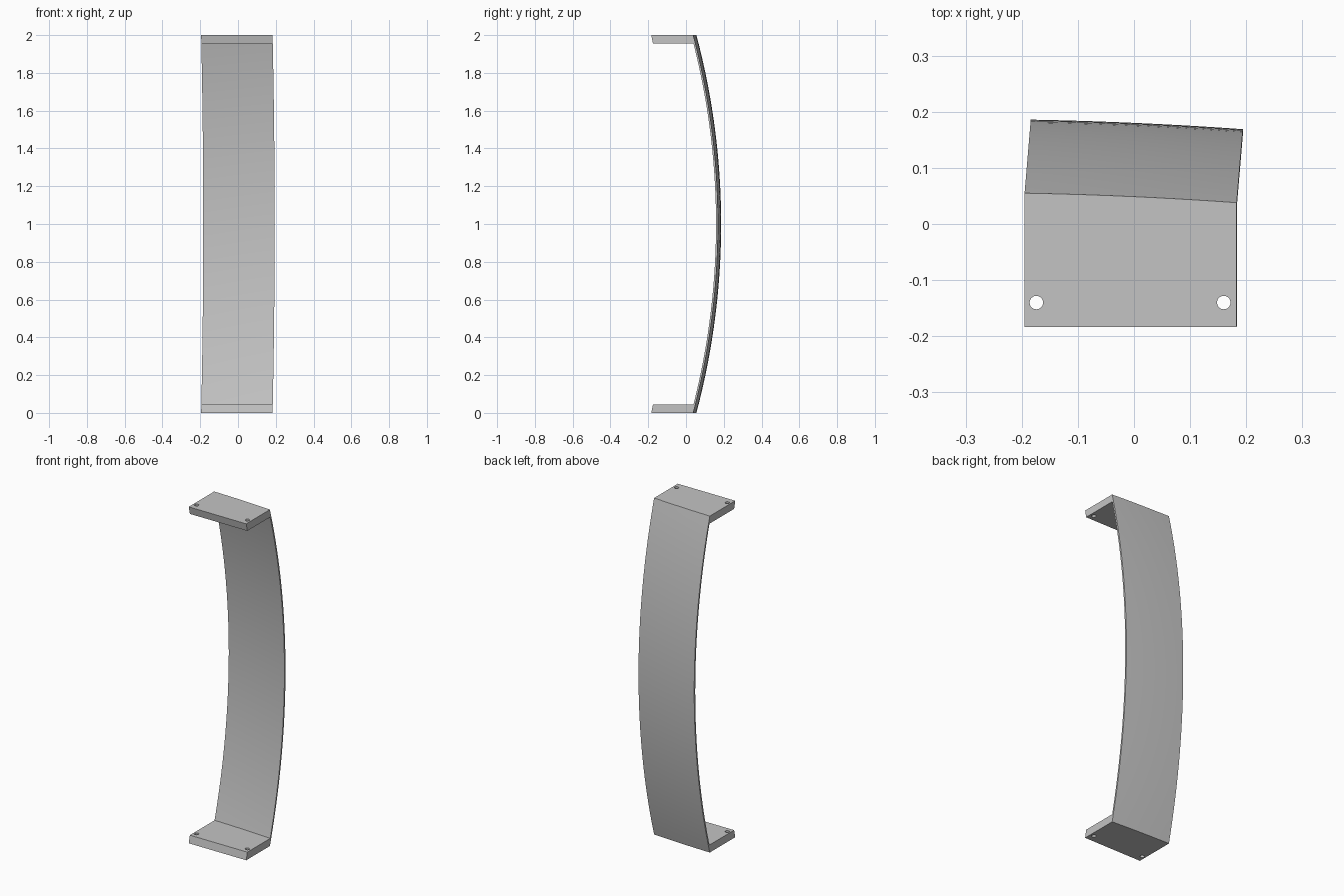
import bpy, bmesh, math

cube = bpy.data.objects.get("Cube")
if cube:
    bpy.data.objects.remove(cube, do_unlink=True)

HEIGHT = 2.0
SAG = 0.131           # how far the panel bows out at mid height
THICK = 0.01
SLAB = 0.045          # thickness of the end flanges
RADIUS = (1 + SAG ** 2) / (2 * SAG)
COLS, ROWS = 10, 48

grey = bpy.data.materials.new("plain_grey")
grey.use_nodes = True
colour = (0.55, 0.55, 0.55, 1)
grey.diffuse_color = colour
grey.node_tree.nodes["Principled BSDF"].inputs["Base Color"].default_value = colour


def panel_point(u, z, depth=0.0):
    """Point on the bowed sheet: u runs 0..1 across, depth goes inward."""
    bow = math.sqrt(RADIUS ** 2 - (z - 1) ** 2) - (RADIUS - SAG)
    x = -0.195 + 0.378 * u + 0.084 * bow
    y = 0.055 - 0.017 * u + 0.01 * u * (1 - u) + bow - depth
    return (x, y, z)


def make_object(name, bm):
    bmesh.ops.recalc_face_normals(bm, faces=bm.faces)
    mesh = bpy.data.meshes.new(name)
    bm.to_mesh(mesh)
    bm.free()
    mesh.materials.append(grey)
    obj = bpy.data.objects.new(name, mesh)
    bpy.context.collection.objects.link(obj)
    return obj


def activate(obj):
    bpy.ops.object.select_all(action='DESELECT')
    obj.select_set(True)
    bpy.context.view_layer.objects.active = obj


def loft(bm, rings):
    """Skin closed rings and cap both ends."""
    for a, b in zip(rings, rings[1:]):
        for i in range(len(a)):
            j = (i + 1) % len(a)
            bm.faces.new((a[i], a[j], b[j], b[i]))
    bm.faces.new(rings[0])
    bm.faces.new(rings[-1])


# Bowed panel
bm = bmesh.new()
across = [i / COLS for i in range(COLS + 1)]
rings = []
for r in range(ROWS + 1):
    z = HEIGHT * r / ROWS
    points = [panel_point(u, z) for u in across]
    points += [panel_point(u, z, THICK) for u in reversed(across)]
    rings.append([bm.verts.new(p) for p in points])
loft(bm, rings)
panel = make_object("bowed_panel", bm)
activate(panel)
bpy.ops.object.shade_smooth_by_angle(angle=math.radians(30))


# End flanges with a slanted front edge and two screw holes
def flange(name, z_outer, z_inner):
    bm = bmesh.new()
    rings = []
    for z, front in ((z_outer, -0.184), (z_inner, -0.175)):
        points = [panel_point(u, z, THICK) for u in across]
        points += [(points[-1][0], front, z), (points[0][0], front, z)]
        rings.append([bm.verts.new(p) for p in points])
    loft(bm, rings)
    obj = make_object(name, bm)
    for x in (-0.174, 0.16):
        bpy.ops.mesh.primitive_cylinder_add(
            vertices=32, radius=0.012, depth=0.2,
            location=(x, -0.14, (z_outer + z_inner) / 2))
        cutter = bpy.context.object
        cutter.name = "hole_cutter"
        cutter.hide_render = True
        cut = obj.modifiers.new("screw_hole", 'BOOLEAN')
        cut.operation = 'DIFFERENCE'
        cut.solver = 'EXACT'
        cut.object = cutter
        activate(obj)
        bpy.ops.object.modifier_apply(modifier=cut.name)
        bpy.data.objects.remove(cutter, do_unlink=True)
    bpy.ops.object.shade_smooth_by_angle(angle=math.radians(30))


flange("bottom_flange", 0, SLAB)
flange("top_flange", HEIGHT, HEIGHT - SLAB)
